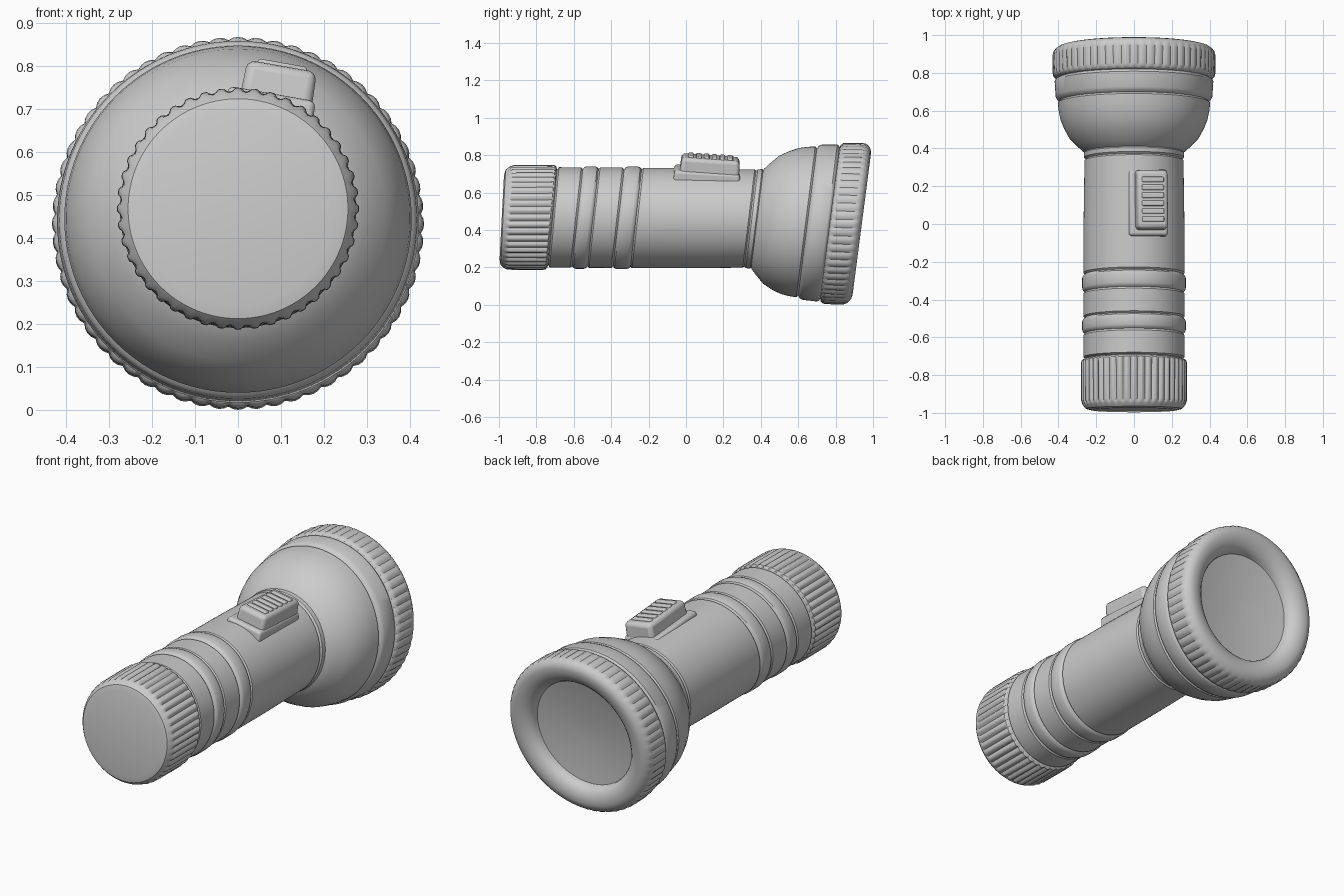
import bpy, bmesh, math
from math import sin, cos, pi, radians

if "Cube" in bpy.data.objects:
    bpy.data.objects.remove(bpy.data.objects["Cube"])

SEG = 240


def interp(y, pts):
    if y <= pts[0][0]:
        return pts[0][1]
    for (a, u), (b, v) in zip(pts, pts[1:]):
        if y <= b:
            return u + (v - u) * (y - a) / (b - a)
    return pts[-1][1]


def centre(y):
    return interp(y, [(-0.7, .468), (0.35, .461), (0.6, .446), (0.85, .433)])


def slant(y):
    return interp(y, [(-1, .05), (-0.6, .11), (0.9, .13)])


def finish(ob, angle=35):
    bpy.ops.object.select_all(action='DESELECT')
    ob.select_set(True)
    bpy.context.view_layer.objects.active = ob
    bpy.ops.object.shade_smooth_by_angle(angle=radians(angle))


def make(name, bm):
    bmesh.ops.recalc_face_normals(bm, faces=bm.faces)
    me = bpy.data.meshes.new(name)
    bm.to_mesh(me)
    bm.free()
    ob = bpy.data.objects.new(name, me)
    bpy.context.collection.objects.link(ob)
    return ob


def lathe(name, profile, ribs=0, seg=SEG):
    """Slanted lathe along y; profile = (y, radius[, rib depth])."""
    bm = bmesh.new()
    rings = []
    for p in profile:
        y, r = p[:2]
        depth = p[2] if len(p) > 2 else 0
        if r == 0:
            rings.append([bm.verts.new((0, y, centre(y)))])
            continue
        ring = []
        for i in range(seg):
            a = 2 * pi * i / seg
            rr = r - depth * (0.5 - 0.5 * cos(ribs * a)) ** 2
            x, z = rr * sin(a), rr * cos(a)
            ring.append(bm.verts.new((x, y + slant(y) * z, centre(y) + z)))
        rings.append(ring)
    for A, B in zip(rings, rings[1:]):
        for i in range(seg):
            j = (i + 1) % seg
            if len(A) == 1:
                bm.faces.new((A[0], B[i], B[j]))
            elif len(B) == 1:
                bm.faces.new((A[i], A[j], B[0]))
            else:
                bm.faces.new((A[i], A[j], B[j], B[i]))
    ob = make(name, bm)
    finish(ob)
    return ob


# ribbed tail cap
lathe("tail_cap", [(-.985, 0), (-.985, .225), (-.978, .255), (-.96, .27),
                   (-.95, .275, .004), (-.935, .28, .012), (-.74, .281, .012),
                   (-.725, .278, .006), (-.718, .27), (-.712, .25)], ribs=44, seg=264)

# handle tube with two raised bands
tube = [(-.74, .25), (-.712, .255), (-.704, .268), (-.59, .268), (-.58, .26)]
for y0, y1 in ((-.572, -.505), (-.352, -.275)):
    tube += [(y0, .27), (y0 + .012, .274), (y1 - .012, .274), (y1, .27), (y1 + .008, .26)]
    if y0 < -.5:
        tube += [(y1 + .016, .268), (-.37, .268), (-.36, .26)]
tube += [(-.258, .268), (0, .267), (.335, .262), (.343, .255),
         (.352, .264), (.375, .266), (.384, .258), (.40, .25)]
lathe("handle_tube", tube, seg=96)

# flared head
lathe("head_bowl", [(.375, .25), (.384, .268), (.41, .297), (.455, .342), (.505, .37),
                    (.555, .39), (.60, .399), (.64, .403), (.65, .394), (.66, .408),
                    (.675, .415), (.755, .42), (.765, .414), (.772, .40)], seg=96)

# ribbed bezel with rounded lip
lathe("bezel", [(.768, .40), (.774, .418), (.785, .428, .006), (.80, .431, .007),
                (.89, .432, .007), (.908, .428, .004), (.922, .418), (.935, .40),
                (.94, .38), (.937, .35), (.925, .32), (.908, .302), (.89, .292),
                (.85, .286)], ribs=60)

# lens
lathe("lens", [(.872, .29), (.866, .25), (.858, .19), (.852, .12), (.848, .06), (.846, 0)],
      seg=96)


def block(name, size, loc, taper=1.0, bevel=.015):
    bm = bmesh.new()
    bmesh.ops.create_cube(bm, size=1)
    for v in bm.verts:
        k = taper if v.co.z > 0 else 1
        v.co = (v.co.x * size[0] * k + loc[0], v.co.y * size[1] * k + loc[1],
                v.co.z * size[2] + loc[2])
    ob = make(name, bm)
    ob.location = (.085, .12, .70)
    ob.rotation_euler = (radians(-4), radians(10), 0)
    m = ob.modifiers.new("round", 'BEVEL')
    m.width = bevel
    m.segments = 3
    finish(ob, 40)
    return ob


# switch: base plate, slider and grip ridges
block("switch_base", (.212, .36, .09), (-.012, -.008, -.023), .97, .015)
block("switch_slider", (.172, .325, .14), (0, .005, .022), .95, .02)
for i in range(6):
    block("switch_ridge_%d" % (i + 1), (.125, .03, .02), (0, -.10 + i * .042, .091), .9, .006)
